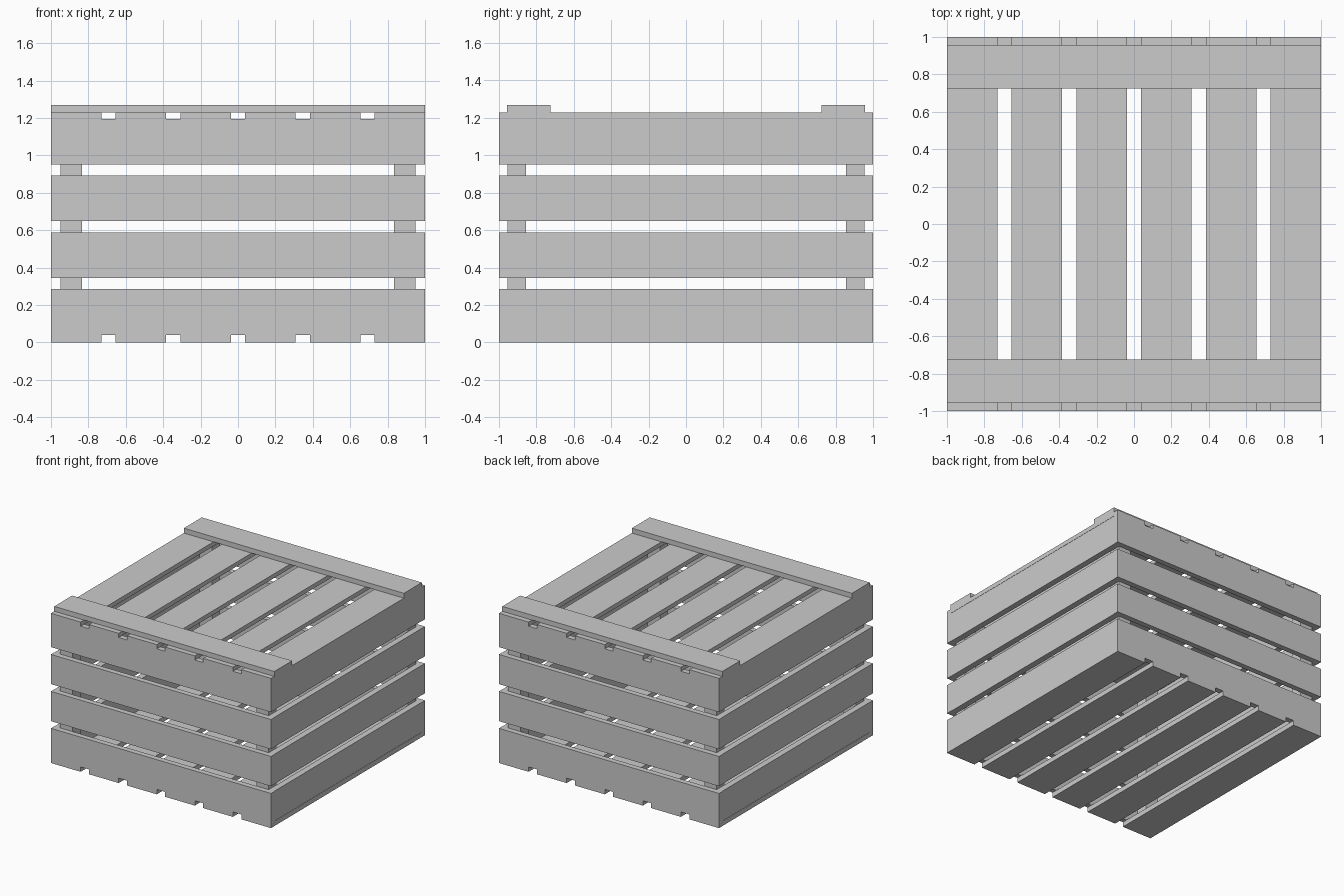
import bpy

if "Cube" in bpy.data.objects:
    bpy.data.objects.remove(bpy.data.objects["Cube"])


def box(name, x, y, z):
    """Axis-aligned board given (min, max) on each axis."""
    bpy.ops.mesh.primitive_cube_add(
        size=1, location=[(a + b) / 2 for a, b in (x, y, z)])
    ob = bpy.context.object
    ob.name = name
    ob.scale = [b - a for a, b in (x, y, z)]
    bpy.ops.object.transform_apply(location=False, rotation=False, scale=True)
    return ob


def span(sign, a, b):
    return tuple(sorted((sign * a, sign * b)))


# floor and lid slats: six boards running front to back
pitch, half = 0.346, 0.135
for i in range(6):
    cx = (i - 2.5) * pitch
    x = (cx - half, cx + half)
    box(f"floor_slat_{i + 1}", x, (-1, 1), (0, 0.04))
    box(f"lid_slat_{i + 1}", x, (-1, 1), (1.195, 1.23))

# walls: four courses of boards on each side
for i in range(4):
    z = (0.04 + i * 0.304, 0.285 + i * 0.3035)
    for s, front, side in ((-1, "front", "left"), (1, "back", "right")):
        box(f"{front}_board_{i + 1}", (-1, 1), span(s, 0.955, 1), z)
        box(f"{side}_board_{i + 1}", span(s, 0.948, 0.998), (-0.998, 0.998), z)

# inner corner posts and lid battens
for sy, front in ((-1, "front"), (1, "back")):
    for sx, side in ((-1, "left"), (1, "right")):
        box(f"{front}_{side}_post", span(sx, 0.835, 0.948),
            span(sy, 0.855, 0.955), (0.04, 1.195))
    box(f"{front}_lid_batten", (-1, 1), span(sy, 0.725, 0.957), (1.23, 1.27))
